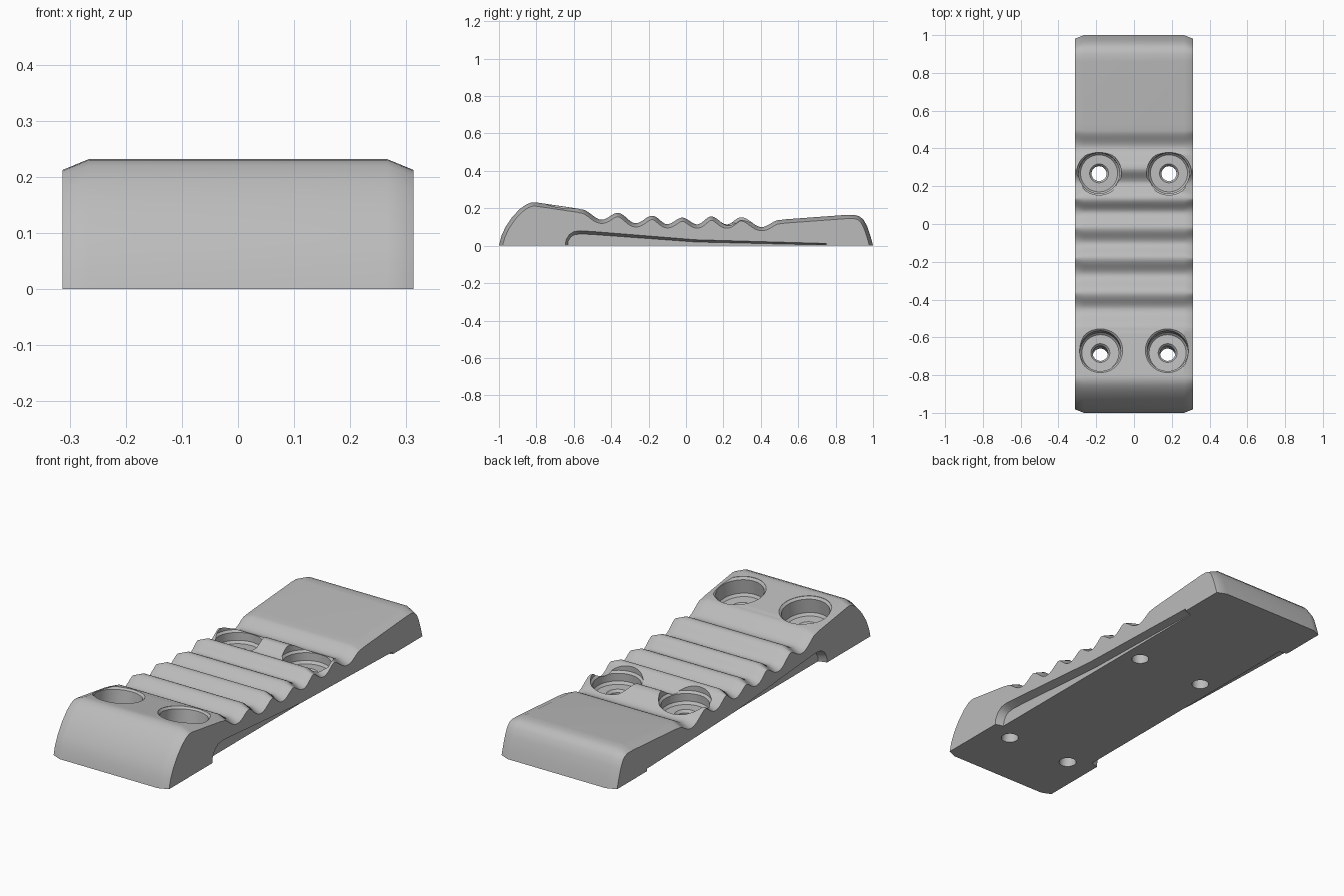
import bpy, bmesh, math
from mathutils import Vector, Matrix

cube = bpy.data.objects.get("Cube")
if cube:
    bpy.data.objects.remove(cube)

grey = bpy.data.materials.new("plain grey")
grey.use_nodes = True
grey.diffuse_color = (0.5, 0.5, 0.5, 1)
grey.node_tree.nodes["Principled BSDF"].inputs["Base Color"].default_value = (0.5, 0.5, 0.5, 1)


def make_object(name, bm):
    bmesh.ops.recalc_face_normals(bm, faces=bm.faces[:])
    mesh = bpy.data.meshes.new(name)
    bm.to_mesh(mesh)
    bm.free()
    obj = bpy.data.objects.new(name, mesh)
    bpy.context.collection.objects.link(obj)
    mesh.materials.append(grey)
    return obj


def loft(name, stations):
    """Join closed (y, z) outlines placed at successive x positions."""
    bm = bmesh.new()
    rings = [[bm.verts.new((x, y, z)) for y, z in outline] for x, outline in stations]
    for a, b in zip(rings, rings[1:]):
        for i in range(len(a)):
            j = (i + 1) % len(a)
            bm.faces.new((a[i], a[j], b[j], b[i]))
    bm.faces.new(rings[0])
    bm.faces.new(rings[-1])
    return make_object(name, bm)


def lathe(name, profile, location, tilt, steps=48):
    """Spin an (r, z) profile, closed by caps, about a tilted axis."""
    bm = bmesh.new()
    rings = []
    for r, z in profile:
        rings.append([bm.verts.new((r * math.cos(t), r * math.sin(t), z))
                      for t in (2 * math.pi * i / steps for i in range(steps))])
    for a, b in zip(rings, rings[1:]):
        for i in range(steps):
            j = (i + 1) % steps
            bm.faces.new((a[i], a[j], b[j], b[i]))
    bm.faces.new(rings[0])
    bm.faces.new(rings[-1])
    place = Matrix.Translation(location) @ Matrix.Rotation(-tilt, 4, "X")
    bmesh.ops.transform(bm, matrix=place, verts=bm.verts[:])
    return make_object(name, bm)


# Side profile: rounded nose, wavy grip, gently rising tail
nose = [(-1, 0), (-0.988, 0.05), (-0.965, 0.1), (-0.93, 0.152), (-0.89, 0.195),
        (-0.855, 0.22), (-0.83, 0.23), (-0.805, 0.232), (-0.58, 0.199)]
waves = [(-0.56, 0.194), (-0.45, 0.139), (-0.365, 0.175), (-0.268, 0.12),
         (-0.18, 0.16), (-0.1, 0.115), (-0.02, 0.15), (0.06, 0.114),
         (0.135, 0.156), (0.218, 0.114), (0.295, 0.152), (0.405, 0.1), (0.5, 0.137)]
tail = [(0.53, 0.141), (0.86, 0.165), (0.9, 0.165), (0.93, 0.156), (0.952, 0.135),
        (0.97, 0.1), (0.987, 0.05), (1, 0)]
top = nose + [waves[0]]
STEPS = 10
for (y0, z0), (y1, z1) in zip(waves, waves[1:]):
    for k in range(1, STEPS + 1):
        t = k / STEPS
        top.append((y0 + (y1 - y0) * t, z0 + (z1 - z0) * (1 - math.cos(math.pi * t)) / 2))
top += tail


def inset(points, amount):
    result = []
    for i, (y, z) in enumerate(points):
        a = Vector(points[max(i - 1, 0)])
        b = Vector(points[min(i + 1, len(points) - 1)])
        d = (b - a).normalized()
        ends = i in (0, len(points) - 1)
        result.append((y + d.y * amount, 0 if ends else z - d.x * amount))
    return result


edge = inset(top, 0.02)
HALF, FLAT = 0.313, 0.265
body = loft("grip_rail", [(-HALF, edge), (-FLAT, top), (FLAT, top), (HALF, edge)])

# Shallow undercuts along both lower sides
mouth = [(-0.65, 0), (-0.642, 0.03), (-0.625, 0.058), (-0.6, 0.075), (-0.565, 0.08),
         (-0.5, 0.076), (0.05, 0.032), (0.75, 0.012), (0.75, 0)]
back = [(-0.638, 0), (-0.63, 0.025), (-0.615, 0.048), (-0.595, 0.059), (-0.565, 0.063),
        (-0.5, 0.06), (0.05, 0.02), (0.74, 0.004), (0.74, 0)]
mouth, back = ([(y, z if z else -0.05) for y, z in line] for line in (mouth, back))
cutters = []
for side in (-1, 1):
    cutters.append(loft("undercut_cutter", [(side * (HALF - 0.04), back),
                                            (side * HALF, mouth), (side * 0.4, mouth)]))


# Counterbored screw holes, square to the local top surface
def screw_hole(x, y, seat, tilt, rim):
    profile = [(0.118, 0.3), (0.118, rim), (0.108, rim - 0.01), (0.108, 0.012), (0.098, 0),
               (0.05, 0), (0.04, -0.012), (0.04, -0.25)]
    cutters.append(lathe("screw_hole_cutter", profile, (x, y, seat), math.radians(tilt)))


for side in (-1, 1):
    screw_hole(side * 0.178, -0.683, 0.12, 8, 0.092)
    screw_hole(side * 0.185, 0.268, 0.06, 2, 0.06)

bpy.context.view_layer.objects.active = body
body.select_set(True)
for cutter in cutters:
    cutter.hide_render = True
    cut = body.modifiers.new("cut", "BOOLEAN")
    cut.operation = "DIFFERENCE"
    cut.solver = "EXACT"
    cut.object = cutter
    bpy.ops.object.modifier_apply(modifier=cut.name)
    bpy.data.objects.remove(cutter)

# Smooth waves with crisp hole and undercut edges
bpy.ops.object.shade_smooth_by_angle(angle=math.radians(30))
normals = body.modifiers.new("even_shading", "WEIGHTED_NORMAL")
normals.keep_sharp = True
